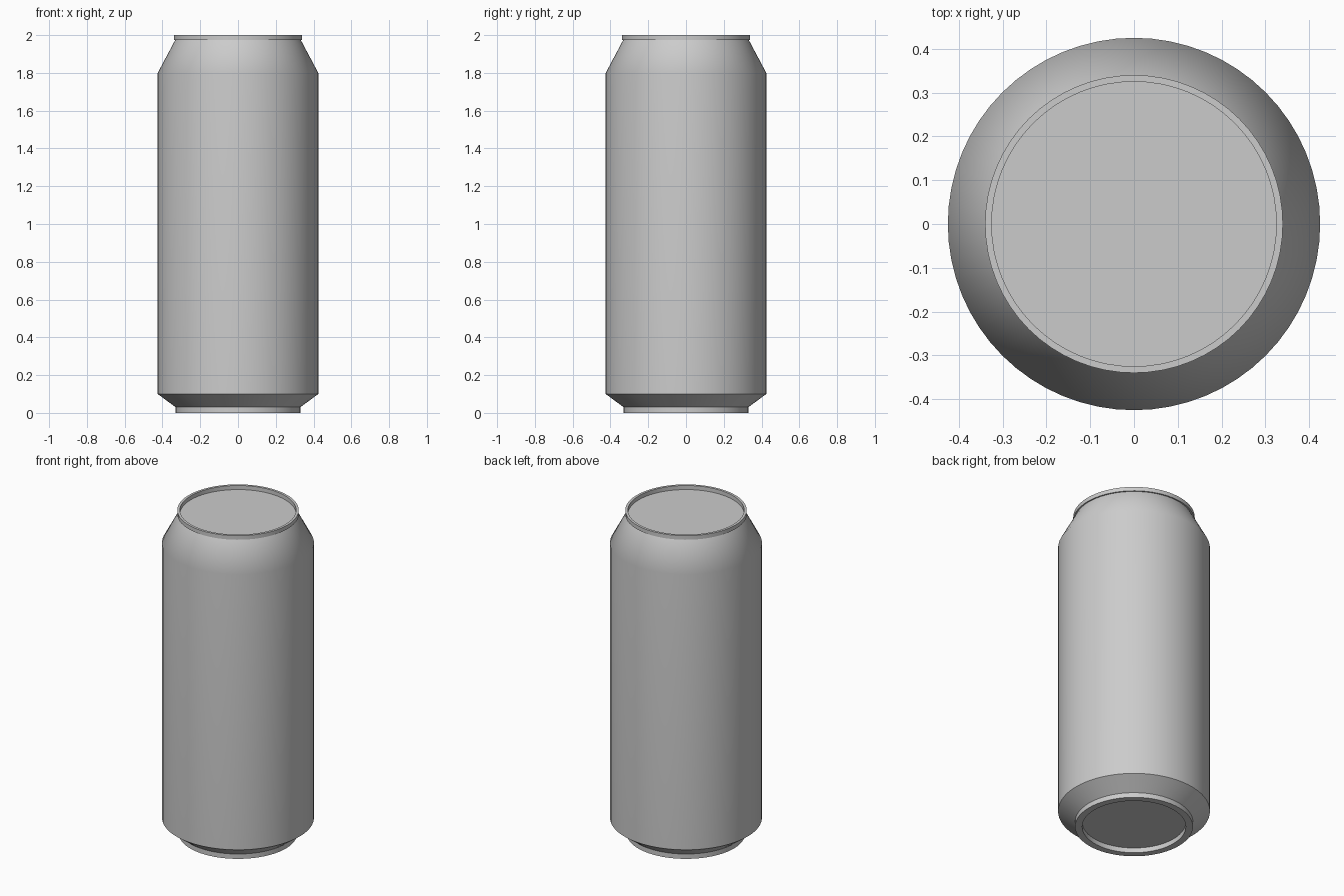
import bpy
import bmesh
from math import cos, sin, tau, radians

SEGMENTS = 64

default_cube = bpy.data.objects.get("Cube")
if default_cube:
    bpy.data.objects.remove(default_cube, do_unlink=True)

metal = bpy.data.materials.new("bare_grey_metal")
metal.use_nodes = True
GREY = (0.6, 0.6, 0.6, 1.0)
metal.diffuse_color = GREY
metal.node_tree.nodes["Principled BSDF"].inputs["Base Color"].default_value = GREY


def lathe(name, profile, cap_start=False, cap_end=False):
    """Turn (radius, height) points about z; points run bottom, outside, top."""
    bm = bmesh.new()
    rings = [[bm.verts.new((r * cos(tau * i / SEGMENTS), r * sin(tau * i / SEGMENTS), z))
              for i in range(SEGMENTS)] for r, z in profile]
    for a, b in zip(rings, rings[1:]):
        for i in range(SEGMENTS):
            j = (i + 1) % SEGMENTS
            bm.faces.new((a[i], a[j], b[j], b[i]))
    if cap_start:
        bm.faces.new(rings[0][::-1])
    if cap_end:
        bm.faces.new(rings[-1])
    mesh = bpy.data.meshes.new(name)
    bm.to_mesh(mesh)
    bm.free()
    mesh.materials.append(metal)
    obj = bpy.data.objects.new(name, mesh)
    bpy.context.collection.objects.link(obj)

    # Smooth round the can, crisp at the folds, straight wall stays flat in height
    bpy.ops.object.select_all(action="DESELECT")
    obj.select_set(True)
    bpy.context.view_layer.objects.active = obj
    bpy.ops.object.shade_smooth_by_angle(angle=radians(35))
    weighted = obj.modifiers.new("weighted_normals", "WEIGHTED_NORMAL")
    weighted.keep_sharp = True
    return obj


# Foot ring with a recessed base
lathe("foot", [(0.29, 0.03), (0.29, 0.0), (0.33, 0.0), (0.33, 0.03)], cap_start=True)

# Lower chamfer, straight wall and tapered shoulder
lathe("body", [(0.33, 0.03), (0.425, 0.1), (0.425, 1.8), (0.332, 1.975)])

# Overhanging rim with the sunken lid inside it
lathe("rim_and_lid", [(0.332, 1.975), (0.34, 1.975), (0.34, 2.0),
                      (0.325, 2.0), (0.325, 1.975)], cap_end=True)
